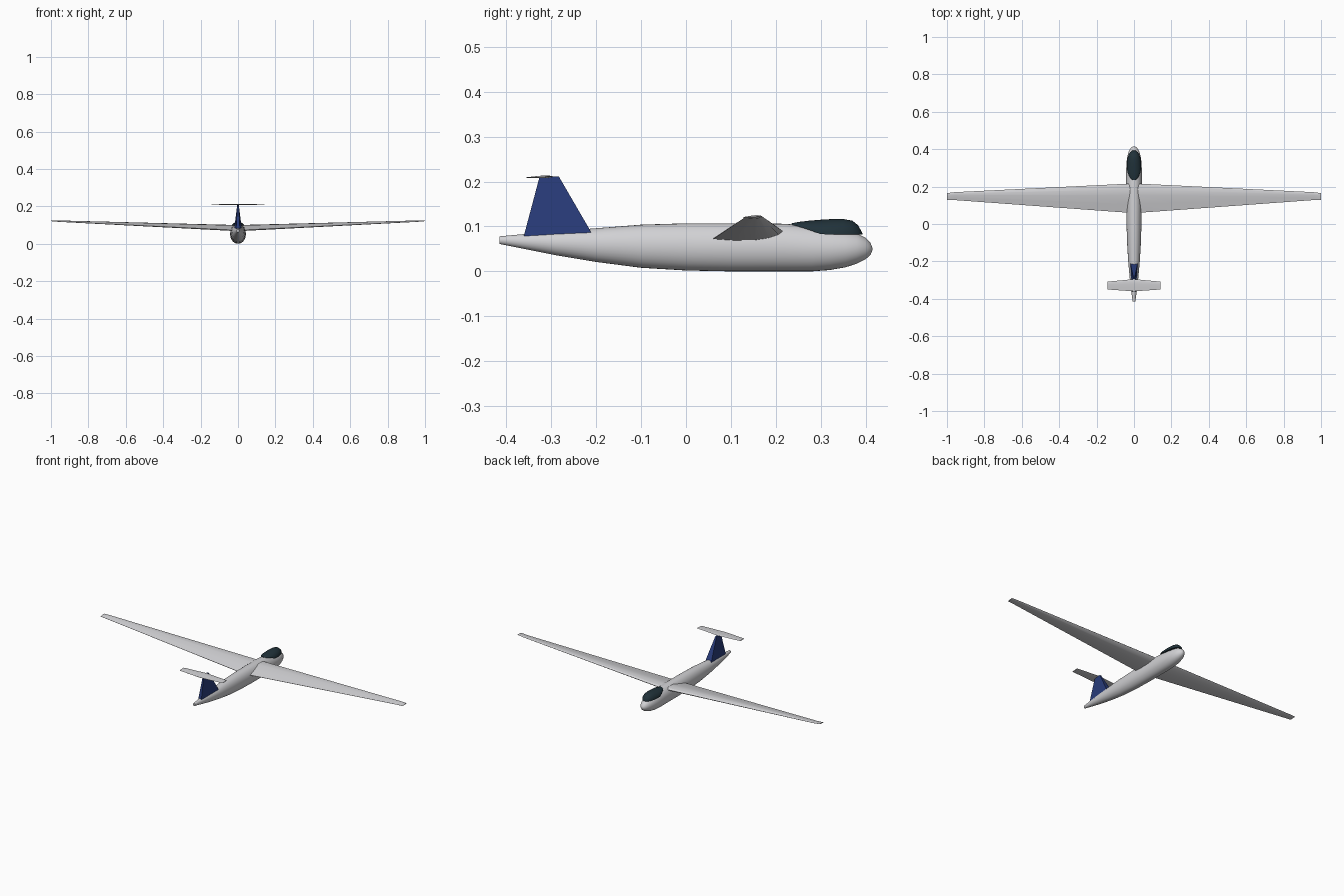
import bpy, bmesh, math

cube = bpy.data.objects.get("Cube")
if cube:
    bpy.data.objects.remove(cube, do_unlink=True)


def material(name, rgb):
    m = bpy.data.materials.new(name)
    m.use_nodes = True
    m.diffuse_color = (*rgb, 1)
    m.node_tree.nodes["Principled BSDF"].inputs["Base Color"].default_value = (*rgb, 1)
    return m


white = material("off white paint", (0.64, 0.64, 0.66))
blue = material("navy blue paint", (0.022, 0.045, 0.2))
glass = material("dark glass", (0.015, 0.032, 0.042))


def loft(name, rings, mat, angle=40):
    """Skin a list of equal-length closed rings and cap both ends."""
    bm = bmesh.new()
    loops = [[bm.verts.new(p) for p in ring] for ring in rings]
    n = len(loops[0])
    for a, b in zip(loops, loops[1:]):
        for i in range(n):
            j = (i + 1) % n
            bm.faces.new((a[i], a[j], b[j], b[i]))
    bm.faces.new(loops[0])
    bm.faces.new(loops[-1])
    bmesh.ops.recalc_face_normals(bm, faces=bm.faces)
    mesh = bpy.data.meshes.new(name)
    bm.to_mesh(mesh)
    bm.free()
    mesh.materials.append(mat)
    mesh.polygons.foreach_set("use_smooth", [True] * len(mesh.polygons))
    mesh.set_sharp_from_angle(angle=math.radians(angle))
    obj = bpy.data.objects.new(name, mesh)
    bpy.context.collection.objects.link(obj)
    return obj


# Fuselage: y, bottom, top, half width
body = [(-0.415, 0.061, 0.078, 0.007), (-0.36, 0.05, 0.083, 0.015),
        (-0.29, 0.036, 0.089, 0.023), (-0.2, 0.021, 0.096, 0.031),
        (-0.1, 0.008, 0.104, 0.037), (0, 0.002, 0.107, 0.04),
        (0.1, 0, 0.107, 0.042), (0.22, 0, 0.106, 0.042),
        (0.28, 0.0, 0.101, 0.042), (0.32, 0.003, 0.096, 0.041),
        (0.355, 0.009, 0.09, 0.037), (0.38, 0.017, 0.085, 0.031),
        (0.4, 0.027, 0.075, 0.022), (0.411, 0.037, 0.063, 0.012),
        (0.415, 0.047, 0.053, 0.003)]
SIDES = 32
rings = []
for y, low, high, w in body:
    mid, h = (low + high) / 2, (high - low) / 2
    rings.append([(w * math.cos(t), y, mid + h * math.sin(t))
                  for t in (math.tau * i / SIDES for i in range(SIDES))])
loft("fuselage", rings, white)

# Canopy: y, sill height, top, half width
canopy = [(0.235, 0.104, 0.107, 0.008), (0.25, 0.1, 0.11, 0.024),
          (0.275, 0.092, 0.113, 0.034), (0.3, 0.083, 0.115, 0.0385),
          (0.325, 0.082, 0.1165, 0.0385), (0.35, 0.082, 0.1165, 0.035),
          (0.37, 0.082, 0.113, 0.029), (0.383, 0.082, 0.103, 0.021),
          (0.393, 0.082, 0.085, 0.009)]
rings = [[(w * math.cos(t), y, low + (high - low) * math.sin(t))
          for t in (math.pi * i / 16 for i in range(17))]
         for y, low, high, w in canopy]
loft("canopy", rings, glass)

# Airfoil: chord fraction from the leading edge, height in half thicknesses
AIRFOIL = [(0, 0), (0.06, 0.55), (0.2, 0.95), (0.4, 1), (0.7, 0.55), (1, 0.06),
           (1, -0.06), (0.7, -0.6), (0.4, -0.9), (0.2, -0.8), (0.06, -0.45)]


def surface(name, stations, mat):
    """Mirrored lifting surface; station: x, leading y, z, trailing y, z, half thickness."""
    def section(side, s):
        x, y0, z0, y1, z1, t = s
        return [(side * x, y0 + (y1 - y0) * c, z0 + (z1 - z0) * c + t * h)
                for c, h in AIRFOIL]
    half = [section(-1, s) for s in reversed(stations) if s[0] > 0]
    loft(name, half + [section(1, s) for s in stations], mat, 25)


surface("wing", [(0, 0.217, 0.088, 0.058, 0.071, 0.015),
                 (0.04, 0.215, 0.09, 0.061, 0.073, 0.015),
                 (0.96, 0.17, 0.122, 0.128, 0.118, 0.0035),
                 (1, 0.165, 0.124, 0.128, 0.121, 0.002)], white)

surface("tailplane", [(0, -0.295, 0.211, -0.36, 0.209, 0.003),
                      (0.142, -0.308, 0.211, -0.35, 0.21, 0.002)], white)

# Fin: z-offset corners with a blunt leading face, narrowing toward the tip
fin = []
for front, z_front, back, z_back, wf, wb in [
        (-0.208, 0.08, -0.361, 0.07, 0.02, 0.011),
        (-0.215, 0.094, -0.36, 0.083, 0.0185, 0.01),
        (-0.283, 0.211, -0.326, 0.211, 0.004, 0.003)]:
    fin.append([(-wf, front, z_front), (wf, front, z_front),
                (wb, back, z_back), (-wb, back, z_back)])
loft("tail_fin", fin, blue, 20)
